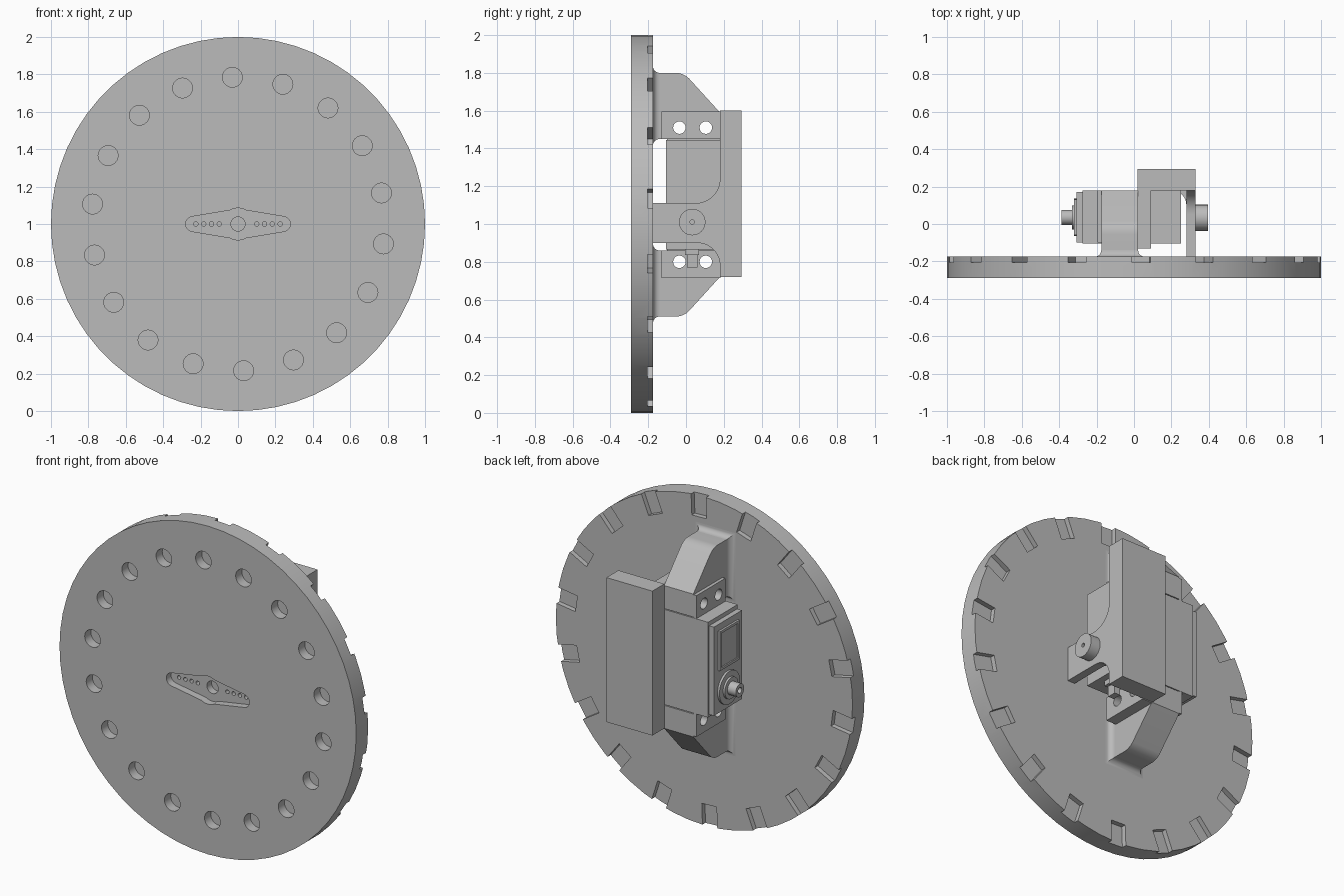
import bpy, bmesh, math
from math import sin, cos, pi, radians
from mathutils import Matrix, Vector

cube = bpy.data.objects.get("Cube")
if cube:
    bpy.data.objects.remove(cube, do_unlink=True)

GREY = (0.5, 0.5, 0.5, 1)
mat = bpy.data.materials.new("plain grey")
mat.use_nodes = True
mat.diffuse_color = GREY
mat.node_tree.nodes["Principled BSDF"].inputs["Base Color"].default_value = GREY

BACK = -0.175   # rear face of the disc
FACE = -0.29    # front face of the disc
MID = 1.155     # height about which the feet mirror


# ---------- helpers ----------
def finish(name, bm):
    bmesh.ops.recalc_face_normals(bm, faces=bm.faces)
    me = bpy.data.meshes.new(name)
    bm.to_mesh(me)
    bm.free()
    me.materials.append(mat)
    ob = bpy.data.objects.new(name, me)
    bpy.context.collection.objects.link(ob)
    return ob


def add_prism(bm, pts, axis, lo, hi):
    """Extrude a 2D outline along an axis: x uses (y,z), y uses (x,z), z uses (x,y)."""
    i = "xyz".index(axis)

    def place(p, d):
        c = list(p)
        c.insert(i, d)
        return bm.verts.new(c)
    a = [place(p, lo) for p in pts]
    b = [place(p, hi) for p in pts]
    bm.faces.new(a)
    bm.faces.new(b[::-1])
    for k in range(len(pts)):
        j = (k + 1) % len(pts)
        bm.faces.new((a[k], b[k], b[j], a[j]))


def prism(name, pts, axis, lo, hi):
    bm = bmesh.new()
    add_prism(bm, pts, axis, lo, hi)
    return finish(name, bm)


def arc(cx, cy, r, start, end, n=10):
    return [(cx + r * cos(radians(start + (end - start) * k / n)),
             cy + r * sin(radians(start + (end - start) * k / n))) for k in range(n + 1)]


def circle(cx, cy, r, n=32):
    return arc(cx, cy, r, 0, 360, n)[:-1]


def rect(x0, x1, y0, y1):
    return [(x0, y0), (x1, y0), (x1, y1), (x0, y1)]


def box(name, x, y, z):
    return prism(name, rect(*x, *y), "z", *z)


def cut(ob, bm):
    """Subtract the shapes held in bm from an object."""
    tool = finish("cutter", bm)
    tool.hide_render = True
    mod = ob.modifiers.new("cut", "BOOLEAN")
    mod.object, mod.solver = tool, "EXACT"
    deps = bpy.context.evaluated_depsgraph_get()
    me = bpy.data.meshes.new_from_object(ob.evaluated_get(deps))
    ob.modifiers.clear()
    ob.data = me
    bpy.data.objects.remove(tool, do_unlink=True)


def smooth(ob):
    bpy.ops.object.select_all(action="DESELECT")
    ob.select_set(True)
    bpy.context.view_layer.objects.active = ob
    bpy.ops.object.shade_smooth_by_angle(angle=radians(25))


# ---------- disc ----------
disc = prism("disc", circle(0, 1, 1, 60), "y", FACE, BACK)

# round blind holes in front, horn-shaped recess, rim notches behind
tools = bmesh.new()
for k in range(18):
    a = radians(12.2 + 20 * k)
    add_prism(tools, circle(0.785 * cos(a), 1 + 0.785 * sin(a), 0.053, 24),
              "y", FACE - 0.05, FACE + 0.06)
    b = radians(7.8 + 20 * k)
    turn = Matrix.Rotation(b, 2)
    notch = [turn @ Vector(p) for p in rect(0.87, 1.05, -0.05, 0.05)]
    add_prism(tools, [(p.x, 1 + p.y) for p in notch], "y", BACK - 0.03, BACK + 0.05)
horn = (arc(0.24, 1, 0.04, -80, 80) + arc(0, 1, 0.085, 60, 120)
        + arc(-0.24, 1, 0.04, 100, 260) + arc(0, 1, 0.085, 240, 300))
add_prism(tools, horn, "y", FACE - 0.05, FACE + 0.045)
cut(disc, tools)

# screw holes in the recess floor
tools = bmesh.new()
add_prism(tools, circle(0, 1, 0.038), "y", FACE + 0.02, FACE + 0.09)
for side in (-1, 1):
    for k in range(4):
        add_prism(tools, circle(side * (0.1 + 0.042 * k), 1, 0.012, 12),
                  "y", FACE + 0.02, FACE + 0.075)
cut(disc, tools)
smooth(disc)


# ---------- mounting feet, tabs and clamp plates ----------
def screw_holes(ob, z):
    tools = bmesh.new()
    for y in (-0.035, 0.105):
        add_prism(tools, circle(y, z, 0.033, 20), "x", -0.4, 0.3)
    cut(ob, tools)


def flare(name, x0, x1, z0, z1, r=0.035, n=6):
    """Concave fillet blending a rectangular foot into the disc."""
    bm = bmesh.new()
    rings = []
    for k in range(n + 1):
        a = pi / 2 * k / n
        e, y = r * (1 - sin(a)), BACK + r * (1 - cos(a))
        rings.append([bm.verts.new((x, y, z)) for x, z in
                      rect(x0 - e, x1 + e, z0 - e, z1 + e)])
    for lo, hi in zip(rings, rings[1:]):
        for i in range(4):
            j = (i + 1) % 4
            bm.faces.new((lo[i], lo[j], hi[j], hi[i]))
    bm.faces.new(rings[0])
    bm.faces.new(rings[-1])
    return finish(name, bm)


foot_outline = ([(BACK, 1.45), (0.18, 1.45), (0.18, 1.59)]
                + arc(-0.055, 1.70, 0.1, 45, 90, 8) + [(BACK, 1.8)])
for word, s in (("upper", 1), ("lower", -1)):
    def zm(z):
        return MID + s * (z - MID)

    def span(a, b):
        return sorted((zm(a), zm(b)))

    foot = prism(word + "_foot", [(y, zm(z)) for y, z in foot_outline], "x", -0.175, 0.022)
    tab = box(word + "_servo_tab", (-0.195, -0.174), (-0.1, 0.178), span(1.43, 1.585))
    plate = box(word + "_clamp_plate", (0.021, 0.09), (-0.13, 0.182), span(1.45, 1.595))
    for ob in (foot, tab, plate):
        screw_holes(ob, zm(1.51))
        smooth(ob)
    smooth(flare(word + "_foot_fillet", -0.175, 0.022, *span(1.45, 1.8)))

# ---------- servo ----------
box("servo_body", (-0.275, 0.25), (-0.105, 0.18), (0.865, 1.445))
box("servo_cap", (-0.307, -0.274), (-0.1, 0.17), (0.88, 1.42))
panel = box("servo_panel", (-0.32, -0.306), (-0.06, 0.13), (1.14, 1.38))
tools = bmesh.new()
add_prism(tools, rect(-0.045, 0.115, 1.155, 1.365), "x", -0.35, -0.312)
cut(panel, tools)
for name, r, lo, hi in (("gear_boss", 0.1, -0.32, -0.306),
                        ("gear_ring", 0.065, -0.332, -0.319),
                        ("output_shaft", 0.04, -0.388, -0.33)):
    part = prism(name, circle(0.035, 1.005, r), "x", lo, hi)
    if name == "output_shaft":
        tools = bmesh.new()
        add_prism(tools, circle(0.035, 1.005, 0.018, 16), "x", -0.42, -0.35)
        cut(part, tools)
    smooth(part)
box("cable_grip", (0.13, 0.21), (-0.005, 0.07), (0.835, 0.87))
box("cable", (0.15, 0.19), (0.005, 0.06), (0.77, 0.84))

# ---------- rear support arm ----------
box("arm_back_block", (0.02, 0.33), (0.18, 0.295), (0.72, 1.6))
arm_outline = ([(0.19, 0.72), (0.19, 1.6), (0.18, 1.6)]
               + arc(0.05, 1.24, 0.13, 0, -90)
               + [(BACK, 1.11), (BACK, 0.9)]
               + arc(0.06, 0.78, 0.12, 90, 0) + [(0.18, 0.72)])
smooth(prism("arm_strip", arm_outline, "x", 0.28, 0.33))
fillet = [(0.285, 0.185)] + arc(0.2, 0.1, 0.08, 90, 0) + [(0.285, 0.1)]
smooth(prism("arm_inner_fillet", fillet, "z", 0.9, 1.11))

# pivot pin with a small centre hole
pin = prism("pivot_pin", circle(0.033, 1.01, 0.07), "x", 0.325, 0.395)
tools = bmesh.new()
add_prism(tools, circle(0.033, 1.01, 0.012, 12), "x", 0.36, 0.45)
cut(pin, tools)
smooth(pin)
